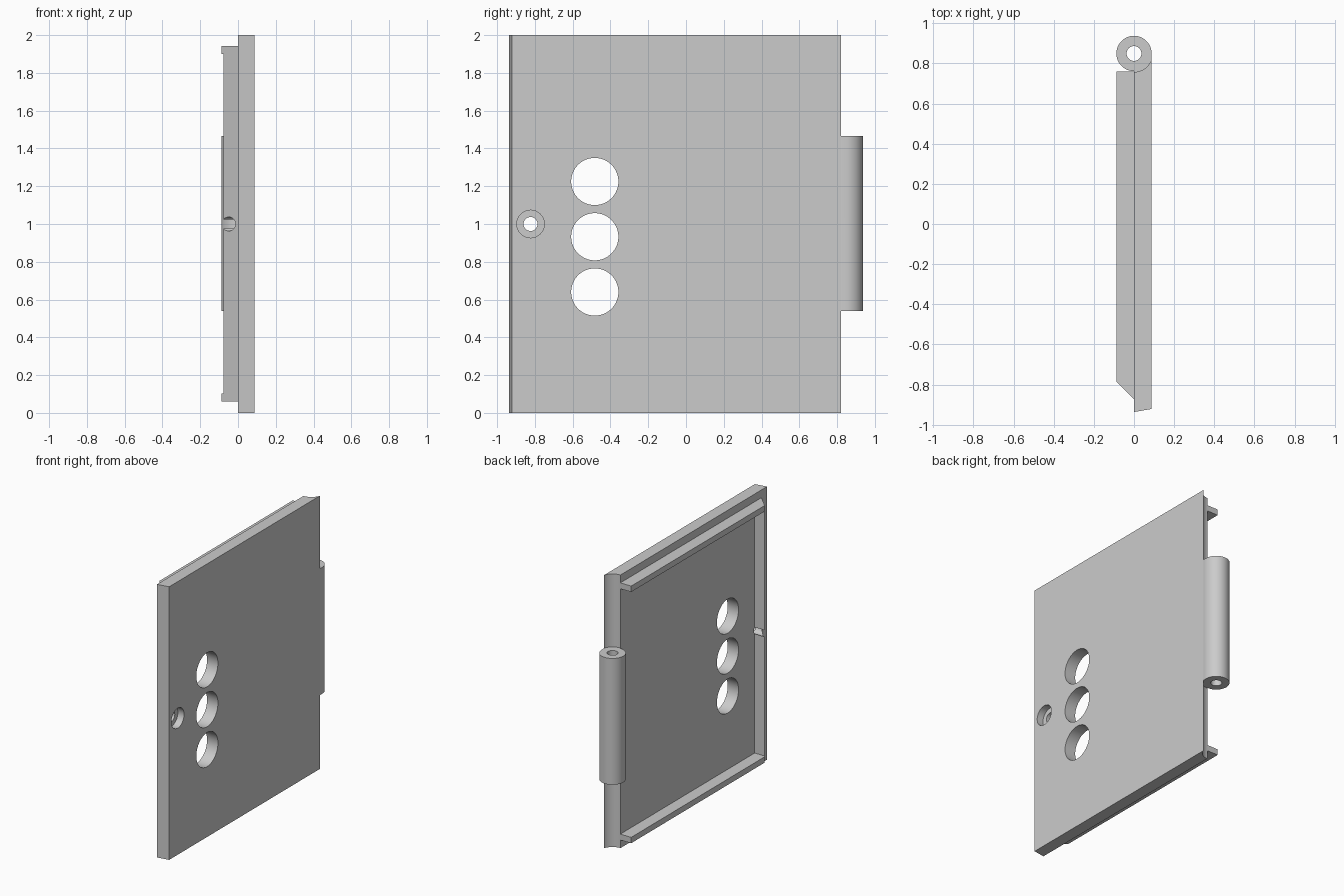
import bpy
import bmesh
import math
from mathutils import Matrix

cube = bpy.data.objects.get("Cube")
if cube:
    bpy.data.objects.remove(cube, do_unlink=True)

grey = bpy.data.materials.new("plain_grey")
grey.use_nodes = True
colour = (0.6, 0.6, 0.6, 1)
grey.diffuse_color = colour
grey.node_tree.nodes["Principled BSDF"].inputs["Base Color"].default_value = colour

T = 0.088                  # thickness of the plate, also the barrel radius
HINGE_Y = 0.85
SCREW_Y = -0.823


def finish(name, bm):
    bmesh.ops.recalc_face_normals(bm, faces=bm.faces)
    mesh = bpy.data.meshes.new(name)
    bm.to_mesh(mesh)
    bm.free()
    mesh.materials.append(grey)
    obj = bpy.data.objects.new(name, mesh)
    bpy.context.collection.objects.link(obj)
    return obj


def prism(name, outline, z0, z1):
    """Extrude an (x, y) outline upwards from z0 to z1."""
    bm = bmesh.new()
    face = bm.faces.new([bm.verts.new((x, y, z0)) for x, y in outline])
    top = bmesh.ops.extrude_face_region(bm, geom=[face])["geom"]
    bmesh.ops.translate(bm, vec=(0, 0, z1 - z0),
                        verts=[v for v in top if isinstance(v, bmesh.types.BMVert)])
    return finish(name, bm)


def cylinder(name, centre, radius, length, along_x=True):
    bm = bmesh.new()
    turn = Matrix.Rotation(math.pi / 2, 4, 'Y') if along_x else Matrix()
    bmesh.ops.create_cone(bm, cap_ends=True, segments=64, radius1=radius,
                          radius2=radius, depth=length,
                          matrix=Matrix.Translation(centre) @ turn)
    return finish(name, bm)


def boolean(obj, tool, operation='DIFFERENCE'):
    mod = obj.modifiers.new(operation.title(), 'BOOLEAN')
    mod.operation = operation
    mod.solver = 'EXACT'
    mod.object = tool
    bpy.context.view_layer.objects.active = obj
    bpy.ops.object.modifier_apply(modifier=mod.name)
    bpy.data.objects.remove(tool, do_unlink=True)


def arc(radius, start, end, steps=12):
    """Points around the hinge axis, angles in degrees."""
    angles = [math.radians(start + (end - start) * i / steps) for i in range(steps + 1)]
    return [(radius * math.cos(a), HINGE_Y + radius * math.sin(a)) for a in angles]


# Plate with a hollowed hinge edge and a slightly slanted front edge
hollow = 0.0925
end_angle = -math.degrees(math.acos(T / hollow))
plate = prism("door_plate",
              [(0, -0.937), (T, -0.922)] + arc(hollow, end_angle, -90), 0, 2)

# Three round openings
for z in (0.64, 0.9325, 1.225):
    boolean(plate, cylinder("opening_cutter", (0, -0.483, z), 0.125, 0.5))

# Screw recess and through hole
boolean(plate, cylinder("recess_cutter", (T, SCREW_Y, 1), 0.073, 0.1))
boolean(plate, cylinder("screw_cutter", (0, SCREW_Y, 1), 0.037, 0.5))

# Top and bottom rails, chamfered at the front
rail = [(0, -0.873), (0, 0.76), (-T, 0.76), (-T, -0.785)]
rails = [prism("bottom_rail", rail, 0.06, 0.103),
         prism("top_rail", rail, 1.9, 1.943)]

# Wedge strip between the rails, notched by the screw hole
wedge = prism("front_wedge", [(0, -0.873), (0, -0.795), (-0.078, -0.795)], 0.103, 1.9)
boolean(wedge, cylinder("screw_cutter", (0, SCREW_Y, 1), 0.037, 0.5))

# Hinge barrel, joined to the plate by a web, with a pin hole
BOTTOM, TOP = 0.54, 1.465
barrel = cylinder("hinge_barrel", (0, HINGE_Y, (BOTTOM + TOP) / 2), T, TOP - BOTTOM, False)
web = prism("hinge_web", [(T, HINGE_Y)] + arc(hollow, end_angle, -90)
            + [(0, HINGE_Y)], BOTTOM, TOP)
boolean(barrel, web, 'UNION')
boolean(barrel, cylinder("pin_cutter", (0, HINGE_Y, 1), 0.037, 3, False))

# Smooth the round walls, keep the corners sharp
bpy.ops.object.select_all(action='DESELECT')
for obj in [plate, wedge, barrel] + rails:
    obj.select_set(True)
bpy.context.view_layer.objects.active = plate
bpy.ops.object.shade_smooth_by_angle(angle=math.radians(30))
